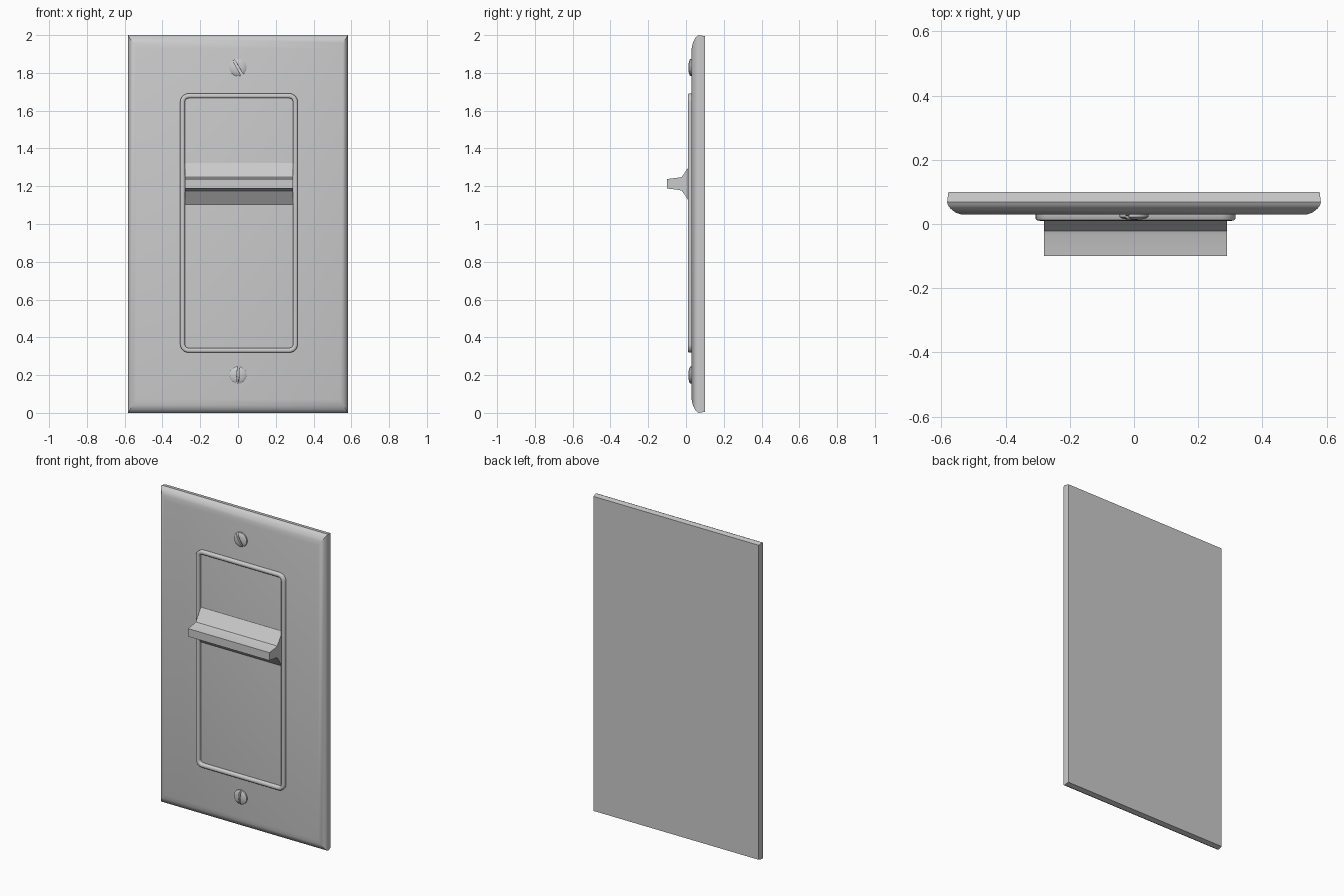
import bpy, bmesh, math
from mathutils import Matrix

cube = bpy.data.objects.get("Cube")
if cube:
    bpy.data.objects.remove(cube, do_unlink=True)

GREY = (0.6, 0.6, 0.6, 1)
mat = bpy.data.materials.new("light grey plastic")
mat.use_nodes = True
mat.diffuse_color = GREY
mat.node_tree.nodes["Principled BSDF"].inputs["Base Color"].default_value = GREY


def finish(name, bm, angle=30):
    bmesh.ops.recalc_face_normals(bm, faces=bm.faces)
    mesh = bpy.data.meshes.new(name)
    bm.to_mesh(mesh)
    bm.free()
    mesh.materials.append(mat)
    obj = bpy.data.objects.new(name, mesh)
    bpy.context.collection.objects.link(obj)
    bpy.ops.object.select_all(action="DESELECT")
    obj.select_set(True)
    bpy.context.view_layer.objects.active = obj
    bpy.ops.object.shade_smooth_by_angle(angle=math.radians(angle))
    return obj


def loft(bm, rings, closed=False):
    """Bridge rings of points; cap both ends unless the loop closes."""
    loops = [[bm.verts.new(p) for p in ring] for ring in rings]
    pairs = list(zip(loops, loops[1:]))
    if closed:
        pairs.append((loops[-1], loops[0]))
    else:
        bm.faces.new(loops[0])
        bm.faces.new(loops[-1])
    for a, b in pairs:
        for i in range(len(a)):
            j = (i + 1) % len(a)
            bm.faces.new((a[i], a[j], b[j], b[i]))


def rectangle(hx, hz, y, cx=0, cz=1, radius=0, steps=6):
    """Rectangle facing the front, with rounded corners if a radius is given."""
    points = []
    for k, (sx, sz) in enumerate(((1, 1), (-1, 1), (-1, -1), (1, -1))):
        for s in range(steps + 1 if radius else 1):
            a = math.radians(90 * (k + s / steps))
            points.append((cx + sx * (hx - radius) + radius * math.cos(a) * bool(radius), y,
                           cz + sz * (hz - radius) + radius * math.sin(a) * bool(radius)))
    return points


# Wall plate with a curved bevel, steeper at the sides than top and bottom
bm = bmesh.new()
bevel = [(0, 0.03), (0.4, 0.036), (0.75, 0.048), (0.93, 0.058), (1, 0.068)]
rings = [rectangle(0.54 + 0.042 * t, 0.93 + 0.07 * t, y) for t, y in bevel]
rings.append(rectangle(0.578, 0.994, 0.1))
loft(bm, rings)
finish("wall_plate", bm)

# Raised bead framing the control
bm = bmesh.new()
bead = [(0, 0.035), (0, 0.016), (0.005, 0.011), (0.012, 0.01),
        (0.02, 0.011), (0.025, 0.016), (0.025, 0.035)]
loft(bm, [rectangle(0.311 - d, 0.686 - d, y, 0.005, 1.005, 0.045 - d)
          for d, y in bead], closed=True)
finish("control_frame", bm, 50)

# Slider lever, extruded across the frame
bm = bmesh.new()
profile = [(0.035, 1.325), (0.028, 1.322), (-0.022, 1.25), (-0.035, 1.246), (-0.1, 1.238),
           (-0.1, 1.188), (-0.035, 1.18), (-0.022, 1.176), (0.028, 1.104), (0.035, 1.101)]
loft(bm, [[(x, y, z) for y, z in profile] for x in (-0.28, 0.29)])
finish("slider_lever", bm, 20)

# Slotted screws with low domed heads
HEAD = [(0.045, 0.035), (0.045, 0.022), (0.039, 0.018), (0.025, 0.0145), (0.01, 0.013)]
for name, z, tilt in (("upper_screw", 1.828, -30), ("lower_screw", 0.2, 5)):
    bm = bmesh.new()
    loft(bm, [[(r * math.cos(math.tau * i / 32), y, z + r * math.sin(math.tau * i / 32))
               for i in range(32)] for r, y in HEAD])
    screw = finish(name, bm)

    bm = bmesh.new()
    turn = Matrix.Rotation(math.radians(-tilt), 4, "Y").inverted()
    bmesh.ops.create_cube(bm, size=1, matrix=Matrix.Translation((0, 0.008, z)) @ turn
                          @ Matrix.Diagonal((0.012, 0.036, 0.12, 1)))
    cutter = finish(name + "_slot_cutter", bm)
    cutter.hide_render = True

    cut = screw.modifiers.new("slot", "BOOLEAN")
    cut.operation = "DIFFERENCE"
    cut.object = cutter
    bpy.context.view_layer.objects.active = screw
    bpy.ops.object.modifier_apply(modifier=cut.name)
    bpy.data.objects.remove(cutter, do_unlink=True)
